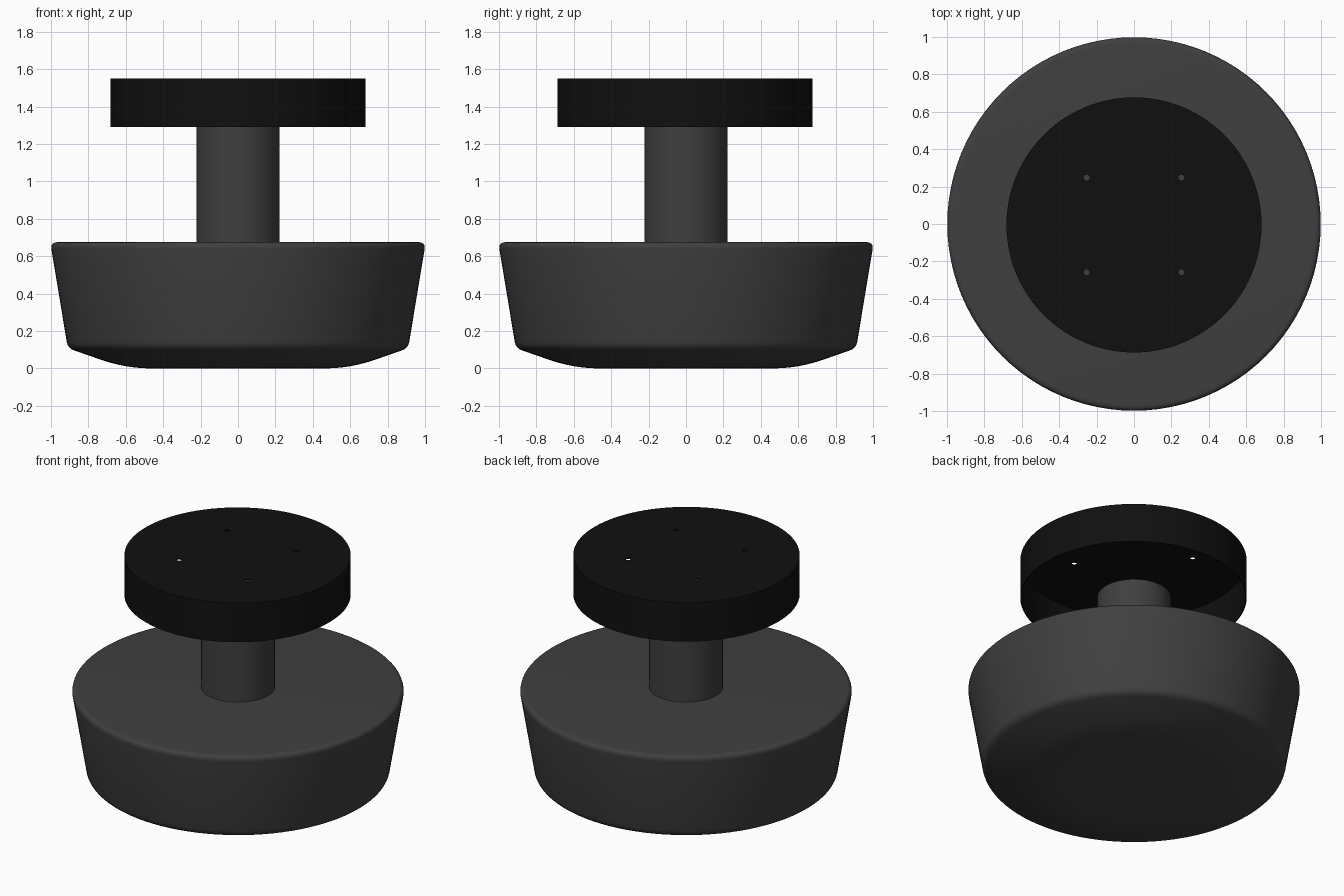
import bpy
import bmesh
import math
from mathutils import Matrix, Vector

cube = bpy.data.objects.get("Cube")
if cube:
    bpy.data.objects.remove(cube, do_unlink=True)


def make_material(name, value):
    mat = bpy.data.materials.new(name)
    mat.use_nodes = True
    color = (value, value, value, 1)
    mat.diffuse_color = color
    bsdf = mat.node_tree.nodes["Principled BSDF"]
    bsdf.inputs["Base Color"].default_value = color
    bsdf.inputs["Roughness"].default_value = 0.6
    return mat


def add_object(name, bm, mat):
    mesh = bpy.data.meshes.new(name)
    bm.to_mesh(mesh)
    bm.free()
    mesh.materials.append(mat)
    obj = bpy.data.objects.new(name, mesh)
    bpy.context.collection.objects.link(obj)
    return obj


def lathe(name, profile, mat, steps=96):
    """Spin an (r, z) profile that starts and ends on the axis."""
    bm = bmesh.new()
    verts = [bm.verts.new((r, 0, z)) for r, z in profile]
    edges = [bm.edges.new(pair) for pair in zip(verts, verts[1:])]
    bmesh.ops.spin(bm, geom=verts + edges, cent=(0, 0, 0), axis=(0, 0, 1),
                   angle=math.tau, steps=steps, use_duplicate=False)
    bmesh.ops.remove_doubles(bm, verts=bm.verts[:], dist=0.0002)
    bmesh.ops.recalc_face_normals(bm, faces=bm.faces[:])
    return add_object(name, bm, mat)


def rounded(corner, before, after, size, steps=5):
    """Curve that rounds a profile corner between its two neighbours."""
    c, a, b = Vector(corner), Vector(before), Vector(after)
    start = c + (a - c).normalized() * size
    end = c + (b - c).normalized() * size
    points = []
    for i in range(steps + 1):
        t = i / steps
        points.append(tuple(start * (1 - t) ** 2 + c * 2 * t * (1 - t) + end * t * t))
    return points


def smooth(obj):
    bpy.ops.object.select_all(action="DESELECT")
    obj.select_set(True)
    bpy.context.view_layer.objects.active = obj
    bpy.ops.object.shade_smooth_by_angle(angle=math.radians(30))


grey = make_material("dark grey", 0.05)
black = make_material("black", 0.005)

# Tapered base with a dished underside and rounded edges
belly, low, high, top = (0.6, 0), (0.91, 0.108), (1.004, 0.675), (0, 0.675)
base_profile = [(0, 0)]
base_profile += rounded(belly, (0, 0), low, 0.14, 8)
base_profile += rounded(low, belly, high, 0.035)
base_profile += rounded(high, low, top, 0.04)
base_profile.append(top)
base = lathe("base", base_profile, grey)

# Central post
post = lathe("post", [(0, 0.67), (0.222, 0.67), (0.222, 1.29), (0, 1.29)], grey, 64)

# Thin hollow mounting cup, open underneath
cup = lathe("mounting_cup", [(0, 1.55), (0.682, 1.55), (0.682, 1.29),
                             (0.677, 1.29), (0.677, 1.543), (0, 1.543)], black)

# Four screw holes through the cup's top
bm = bmesh.new()
for x in (-0.253, 0.253):
    for y in (-0.253, 0.253):
        bmesh.ops.create_cone(bm, cap_ends=True, segments=8, radius1=0.017,
                              radius2=0.017, depth=0.1,
                              matrix=Matrix.Translation((x, y, 1.547)))
cutter = add_object("screw_hole_cutter", bm, black)
cutter.hide_render = True
cut = cup.modifiers.new("screw_holes", "BOOLEAN")
cut.operation = "DIFFERENCE"
cut.solver = "EXACT"
cut.object = cutter
bpy.context.view_layer.update()
cup_eval = cup.evaluated_get(bpy.context.evaluated_depsgraph_get())
drilled = bpy.data.meshes.new_from_object(cup_eval)
cup.modifiers.clear()
cup.data = drilled
bpy.data.objects.remove(cutter, do_unlink=True)
cup.location.y = -0.005

for part in (base, post, cup):
    smooth(part)
